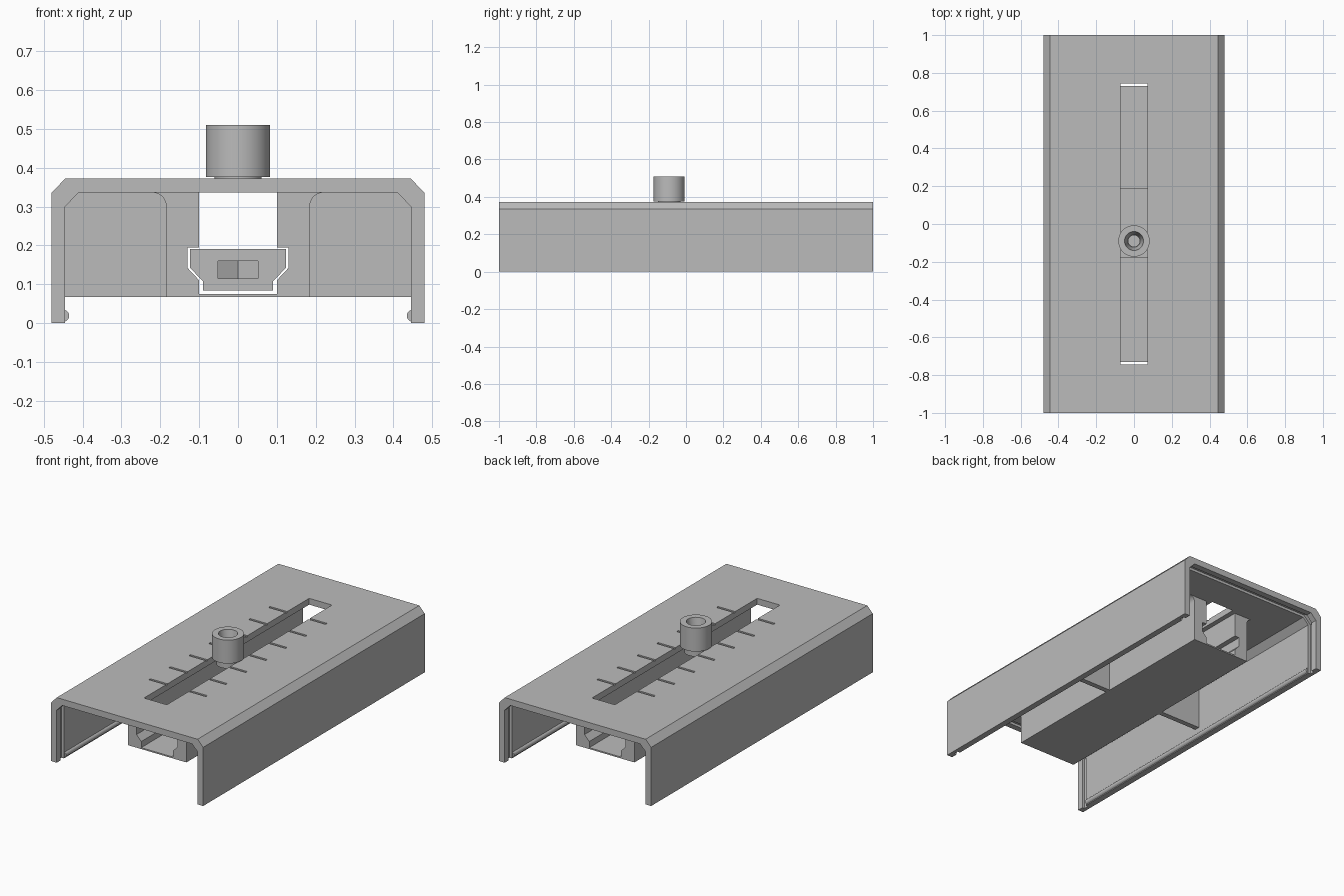
import bpy, bmesh, math

cube = bpy.data.objects.get("Cube")
if cube:
    bpy.data.objects.remove(cube, do_unlink=True)

grey = bpy.data.materials.new("plain_grey")
grey.use_nodes = True
grey.diffuse_color = (0.5, 0.5, 0.5, 1)
grey.node_tree.nodes["Principled BSDF"].inputs["Base Color"].default_value = (0.5, 0.5, 0.5, 1)


def finish(name, bm):
    bmesh.ops.recalc_face_normals(bm, faces=bm.faces)
    mesh = bpy.data.meshes.new(name)
    bm.to_mesh(mesh)
    bm.free()
    mesh.materials.append(grey)
    obj = bpy.data.objects.new(name, mesh)
    bpy.context.collection.objects.link(obj)
    return obj


def prism(name, points, start, end, axis="y"):
    """Extrude a closed outline along y (points are x, z) or z (points are x, y)."""
    place = (lambda a, b, t: (a, t, b)) if axis == "y" else (lambda a, b, t: (a, b, t))
    bm = bmesh.new()
    face = bm.faces.new([bm.verts.new(place(a, b, start)) for a, b in points])
    out = bmesh.ops.extrude_face_region(bm, geom=[face])
    moved = [v for v in out["geom"] if isinstance(v, bmesh.types.BMVert)]
    bmesh.ops.translate(bm, verts=moved, vec=place(0, 0, end - start))
    return finish(name, bm)


def box(name, x0, x1, y0, y1, z0, z1):
    return prism(name, [(x0, z0), (x1, z0), (x1, z1), (x0, z1)], y0, y1)


def mirrored(half):
    """Complete a right-hand outline with its reflection."""
    return half + [(-x, z) for x, z in reversed(half)]


def lathe(name, points, y, steps=48):
    bm = bmesh.new()
    rings = [[bm.verts.new((r * math.cos(a), y + r * math.sin(a), z)) for r, z in points]
             for a in (2 * math.pi * i / steps for i in range(steps))]
    n = len(points)
    for i in range(steps):
        p, q = rings[i], rings[(i + 1) % steps]
        for j in range(n):
            k = (j + 1) % n
            bm.faces.new((p[j], q[j], q[k], p[k]))
    return finish(name, bm)


def smooth(obj):
    bpy.ops.object.select_all(action="DESELECT")
    obj.select_set(True)
    bpy.context.view_layer.objects.active = obj
    bpy.ops.object.shade_smooth_by_angle(angle=math.radians(30))


def cut(obj, cutter):
    cutter.hide_render = True
    cutter.hide_set(True)
    mod = obj.modifiers.new(cutter.name, "BOOLEAN")
    mod.object = cutter
    mod.operation = "DIFFERENCE"
    mod.solver = "EXACT"
    bpy.context.view_layer.objects.active = obj
    bpy.ops.object.modifier_apply(modifier=mod.name)
    bpy.data.objects.remove(cutter, do_unlink=True)


# Channel-shaped cover with bevelled shoulders
outer = [(0.48, 0), (0.48, 0.335), (0.445, 0.372)]
inner = [(0.41, 0.336), (0.445, 0.3), (0.445, 0)]
cover = prism("cover", outer + [(-x, z) for x, z in reversed(outer)]
              + [(-x, z) for x, z in reversed(inner)] + inner, -1, 1)

# Long slot in the cover and shallow scale marks across it
cut(cover, box("slot_cutter", -0.072, 0.072, -0.745, 0.745, 0.3, 0.4))
for i in range(-3, 4):
    y = 0.18 * i
    for side in (-1, 1):
        x0, x1 = sorted((side * 0.06, side * 0.18))
        cut(cover, box("mark_cutter", x0, x1, y - 0.007, y + 0.007, 0.365, 0.4))

# Inside grooves near both ends, for end plates
groove = mirrored([(0.46, -0.1), (0.46, 0.306), (0.416, 0.351)])
for y in (-0.965, 0.935):
    cut(cover, prism("groove_cutter", groove, y, y + 0.03))

# Round snap ridges along the bottom of both walls
for name, side in (("left_snap_ridge", 1), ("right_snap_ridge", -1)):
    ring = [(side * 0.45 + 0.0155 * math.cos(a), 0.019 + 0.0155 * math.sin(a))
            for a in (2 * math.pi * i / 24 for i in range(24))]
    smooth(prism(name, ring, -0.93, 0.93))

# Slider rail hanging from the ceiling, with filleted roots and a stepped cavity
fillet = [(0.22 - 0.035 * math.cos(a), 0.301 + 0.035 * math.sin(a))
          for a in (math.pi / 2 * i / 8 for i in range(9))]
shell = [(0.185, 0.067)] + fillet
cavity = [(0.1, 0.336), (0.1, 0.195), (0.13, 0.195), (0.13, 0.142), (0.1, 0.11), (0.1, 0.075)]
rail = prism("slider_rail", shell + cavity + [(-x, z) for x, z in reversed(cavity)]
             + [(-x, z) for x, z in reversed(shell)], -0.73, 0.73)
smooth(rail)

# Cross ribs joining rail and walls
box("left_rib", 0.184, 0.446, -0.015, 0.015, 0.067, 0.337)
box("right_rib", -0.446, -0.184, -0.015, 0.015, 0.067, 0.337)

# Slider with a six-sided nut pocket and a screw hole
knob_y = -0.09
slider = prism("slider", mirrored([(0.09, 0.084), (0.09, 0.107), (0.124, 0.143), (0.124, 0.19)]),
               -0.18, 0.188)
pocket = [(-0.051, -0.3), (0.051, -0.3), (0.051, knob_y + 0.029),
          (0, knob_y + 0.058), (-0.051, knob_y + 0.029)]
cut(slider, prism("pocket_cutter", pocket, 0.115, 0.16, "z"))
hole = [(0.03 * math.cos(a), knob_y + 0.03 * math.sin(a))
        for a in (2 * math.pi * i / 32 for i in range(32))]
cut(slider, prism("hole_cutter", hole, 0.14, 0.25, "z"))

# Knob with a neck in the slot and a tapered hole
smooth(lathe("knob", [(0.03, 0.337), (0.06, 0.337), (0.06, 0.376), (0.083, 0.376),
                      (0.083, 0.51), (0.05, 0.51), (0.033, 0.42), (0.03, 0.42)], knob_y))
